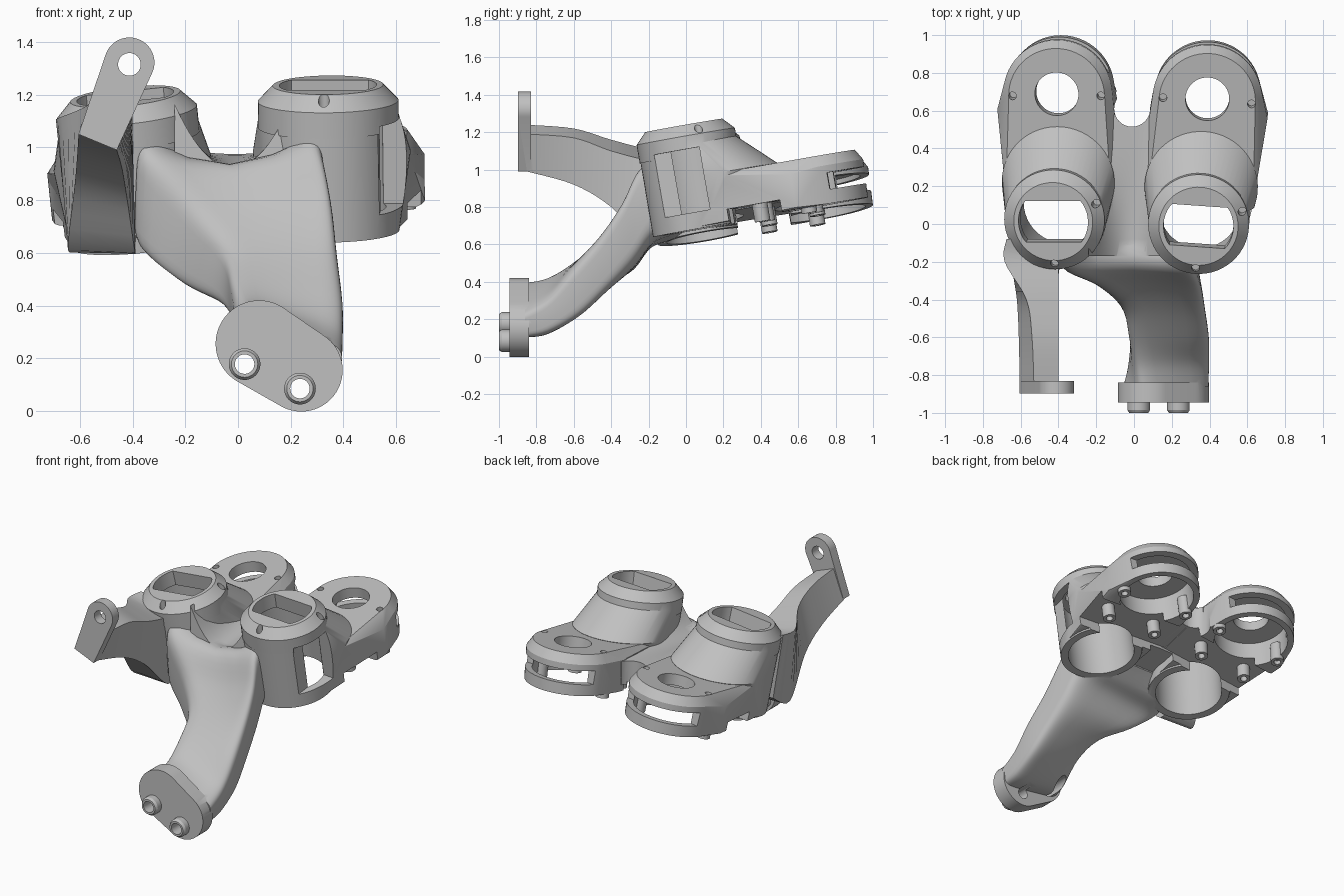
import bpy, bmesh, math
from mathutils import Matrix, Vector

cube = bpy.data.objects.get("Cube")
if cube:
    bpy.data.objects.remove(cube, do_unlink=True)

grey = bpy.data.materials.new("plain_grey")
grey.use_nodes = True
grey.diffuse_color = (0.53, 0.53, 0.53, 1)
grey.node_tree.nodes["Principled BSDF"].inputs["Base Color"].default_value = (0.53, 0.53, 0.53, 1)
WORLD = Matrix.Identity(4)


def finish(name, bm):
    bmesh.ops.recalc_face_normals(bm, faces=bm.faces)
    mesh = bpy.data.meshes.new(name)
    bm.to_mesh(mesh)
    bm.free()
    mesh.materials.append(grey)
    ob = bpy.data.objects.new(name, mesh)
    bpy.context.scene.collection.objects.link(ob)
    return ob


def disc(x, y, r, z, n=56, flat=9):
    """Circle of points, optionally flattened front and back."""
    pts = []
    for i in range(n):
        t = math.tau * i / n
        pts.append((x + r * math.cos(t), y + max(-flat, min(flat, r * math.sin(t))), z))
    return pts


def box(x, y, z):
    return [(a, b, c) for a in x for b in y for c in z]


def hull(name, pts, m=WORLD):
    """Convex solid around the given points."""
    bm = bmesh.new()
    for p in pts:
        bm.verts.new(m @ Vector(p))
    res = bmesh.ops.convex_hull(bm, input=bm.verts)
    inner = {g for g in res["geom_interior"] + res["geom_unused"] if isinstance(g, bmesh.types.BMVert)}
    bmesh.ops.delete(bm, geom=list(inner), context="VERTS")
    bmesh.ops.dissolve_limit(bm, angle_limit=0.01, verts=bm.verts, edges=bm.edges)
    return finish(name, bm)


def rod(name, x, y, r, z0, z1, m=WORLD, n=32):
    return hull(name, disc(x, y, r, z0, n) + disc(x, y, r, z1, n), m)


def loft(name, rings):
    """Skin a row of matching rings and cap both ends."""
    bm = bmesh.new()
    rows = [[bm.verts.new(p) for p in ring] for ring in rings]
    n = len(rows[0])
    for a, b in zip(rows, rows[1:]):
        for i in range(n):
            j = (i + 1) % n
            bm.faces.new((a[i], a[j], b[j], b[i]))
    bm.faces.new(rows[0])
    bm.faces.new(rows[-1])
    return finish(name, bm)


def spline(keys, steps=5):
    """Catmull-Rom through rows of numbers."""
    out = []
    for k in range(len(keys) - 1):
        quad = [keys[max(k - 1, 0)], keys[k], keys[k + 1], keys[min(k + 2, len(keys) - 1)]]
        for s in range(steps):
            t = s / steps
            out.append([0.5 * (2 * b + (c - a) * t + (2 * a - 5 * b + 4 * c - d) * t * t
                               + (3 * b - a - 3 * c + d) * t ** 3) for a, b, c, d in zip(*quad)])
    return out + [keys[-1]]


def combine(target, tool, how):
    mod = target.modifiers.new("join", "BOOLEAN")
    mod.operation, mod.solver, mod.object = how, "EXACT", tool
    bpy.context.view_layer.objects.active = target
    bpy.ops.object.modifier_apply(modifier=mod.name)
    bpy.data.objects.remove(tool, do_unlink=True)


def turn(deg, axis):
    return Matrix.Rotation(math.radians(deg), 4, axis)


solids, cutters, bosses = [], [], []
REAR = 0.625


# Two tilted pods, each a capped tower with a rounded rear plate; out is the outer side
def pod(side, place, yaw, roll, out):
    m = Matrix.Translation(place) @ turn(yaw, "Z") @ turn(roll, "Y") @ turn(10, "X")
    solids.append(hull(side + "_tower", disc(0, 0, 0.265, 0) + disc(0, 0, 0.262, 0.46)
                       + disc(0, 0.16, 0.3, 0.275), m))
    solids.append(hull(side + "_cap", disc(0, 0, 0.267, 0.4) + disc(0, 0, 0.267, 0.5)
                       + disc(0, 0, 0.21, 0.56), m))
    solids.append(hull(side + "_plate", disc(0, 0, 0.263, 0.01) + disc(0, 0.1, 0.28, 0.273)
                       + disc(0, 0.5, 0.3, 0.01) + disc(0, 0.5, 0.3, 0.215)
                       + disc(0, REAR, 0.28, 0.01) + disc(0, REAR, 0.29, 0.215)
                       + disc(0, REAR, 0.255, 0.273)
                       + [(out * 0.325, 0.54, z) for z in (0.02, 0.2)], m))
    # Hollows, slot, hole and the open band round the rear
    cutters.append(rod("tower_hollow", 0, 0, 0.215, -0.15, 0.46, m, 48))
    cutters.append(hull("slot", disc(0, 0, 0.185, 0.4, 48, 0.11) + disc(0, 0, 0.185, 0.7, 48, 0.11), m))
    cutters.append(rod("rear_hollow", 0, REAR, 0.24, -0.15, 0.2, m, 48))
    cutters.append(rod("rear_hole", 0, REAR + 0.01, 0.116, 0.1, 0.4, m, 48))
    cutters.append(hull("rear_band", box((-0.4, 0.4), (0.73, 1.2), (0.085, 0.175)), m))
    cutters.append(hull("belly_notch", box((-0.4, 0.4), (0.17, 0.46), (-0.15, 0.075)), m))
    for x, y, z in ((0, -0.228, 0.48), (0.225, 0.09, 0.45), (0.235, REAR, 0.21), (-0.235, REAR, 0.21)):
        cutters.append(rod("dimple", x, y, 0.021, z, z + 0.16, m, 16))
    # Screw bosses below
    for x, y in ((-0.18, 0.34), (0.18, 0.34), (-0.245, 0.6), (0.245, 0.6)):
        boss = rod(side + "_screw_boss", x, y, 0.042, -0.02, 0.12, m, 24)
        combine(boss, rod("bore", x, y, 0.022, -0.1, 0.06, m, 16), "DIFFERENCE")
        bosses.append(boss)
    return m


pod("right", (-0.37, 0.11, 0.645), 0, -6, -1)
m_left = pod("left", (0.348, 0.085, 0.685), -4, 0, 1)
cutters.append(hull("side_window", box((0.2, 0.4), (-0.17, 0.08), (0.09, 0.43)), m_left))

# Saddle bridge between the pods
rings = []
for y, sag in ((-0.17, 1), (-0.08, 0.95), (0.04, 0.75), (0.16, 0.5), (0.28, 0.25), (0.4, 0.08), (0.58, 0)):
    top = 0.95 + 0.05 * y - 0.02 * sag
    arc = []
    for i in range(25):
        dx = 0.22 * (i / 12 - 1)
        arc.append((-0.02 + dx, y, top + 0.2 * sag * (abs(dx) / 0.2) ** 2))
    low = 0.72 + 0.176 * y
    rings.append(arc + [(arc[-1][0], y, low), (arc[0][0], y, low)])
solids.append(loft("bridge", rings))
cutters.append(rod("bridge_scoop", -0.01, 0.61, 0.095, 0.5, 1.3))

# Curved arm: rows of top left, top right, bottom right, bottom left corners and a top sag
keys = [
    (0.03, -0.86, 0.42, 0.40, -0.86, 0.24, 0.38, -0.86, 0.09, -0.08, -0.86, 0.16, 0),
    (0.00, -0.74, 0.44, 0.40, -0.74, 0.32, 0.39, -0.74, 0.11, -0.04, -0.74, 0.16, 0),
    (-0.03, -0.60, 0.51, 0.40, -0.62, 0.47, 0.39, -0.57, 0.20, -0.02, -0.57, 0.29, 0),
    (-0.06, -0.45, 0.63, 0.38, -0.47, 0.65, 0.37, -0.42, 0.34, -0.08, -0.42, 0.39, 0.01),
    (-0.18, -0.34, 0.79, 0.36, -0.35, 0.85, 0.35, -0.28, 0.48, -0.24, -0.28, 0.46, 0.05),
    (-0.37, -0.25, 1.02, 0.32, -0.26, 1.05, 0.34, -0.17, 0.62, -0.39, -0.19, 0.57, 0.11),
    (-0.35, -0.14, 1.08, 0.31, -0.14, 1.10, 0.30, -0.06, 0.67, -0.36, -0.06, 0.62, 0.17),
    (-0.25, 0.05, 0.85, 0.20, 0.05, 0.88, 0.20, 0.05, 0.72, -0.25, 0.05, 0.72, 0),
]
rings = []
for row in spline(keys):
    tl, tr, br, bl = (Vector(row[i:i + 3]) for i in (0, 3, 6, 9))
    ring = []
    for i in range(48):
        co, si = math.cos(math.tau * i / 48), math.sin(math.tau * i / 48)
        s = math.copysign(abs(co) ** 0.38, co)
        t = math.copysign(abs(si) ** 0.38, si)
        p = bl.lerp(br, (s + 1) / 2).lerp(tl.lerp(tr, (s + 1) / 2), (t + 1) / 2)
        ring.append(p + Vector((0, 0.3, -1)) * row[12] * (1 - s * s) * max(t, 0))
    rings.append(ring)
solids.append(loft("arm", rings))

# Foot with two tubular pins; this frame's z axis points to the front
front = turn(90, "X")
solids.append(hull("foot", [p for z in (0.84, 0.945) for x, y, r in ((0.08, 0.255, 0.165), (0.24, 0.155, 0.157))
                            for p in disc(x, y, r, z)], front))
for x, z in ((0.025, 0.178), (0.235, 0.085)):
    solids.append(hull("pin", disc(x, z, 0.06, 0.9) + disc(x, z, 0.06, 0.985) + disc(x, z, 0.05, 1.0), front))
    cutters.append(rod("pin_bore", x, z, 0.037, 0.5, 1.1, front))

# Side bracket and its upright tab
sections = [
    (-0.85, -0.605, 1.05, -0.46, 0.99, -0.40, 1.19, -0.53, 1.24),
    (-0.60, -0.61, 0.97, -0.44, 0.92, -0.40, 1.17, -0.54, 1.22),
    (-0.40, -0.62, 0.85, -0.42, 0.80, -0.40, 1.10, -0.57, 1.16),
    (-0.20, -0.645, 0.61, -0.39, 0.60, -0.40, 1.05, -0.685, 1.11),
    (-0.08, -0.60, 0.66, -0.39, 0.66, -0.40, 1.05, -0.675, 1.11),
]
solids.append(loft("bracket", [[(r[i], r[0], r[i + 1]) for i in (1, 3, 5, 7)] for r in spline(sections)]))
tab = [p for z in (0.83, 0.897) for p in disc(-0.412, 1.322, 0.095, z) + [(-0.605, 1.05, z), (-0.46, 0.99, z)]]
solids.append(hull("tab", tab, front))
cutters.append(rod("tab_hole", -0.412, 1.315, 0.043, 0.7, 1.0, front))

# Fuse the solids, then cut the openings
body = solids[0]
for part in solids[1:]:
    combine(body, part, "UNION")
for part in cutters:
    combine(body, part, "DIFFERENCE")
body.name = "twin_pod_body"

for ob in [body] + bosses:
    bpy.ops.object.select_all(action="DESELECT")
    ob.select_set(True)
    bpy.context.view_layer.objects.active = ob
    bpy.ops.object.shade_smooth_by_angle(angle=math.radians(28))
